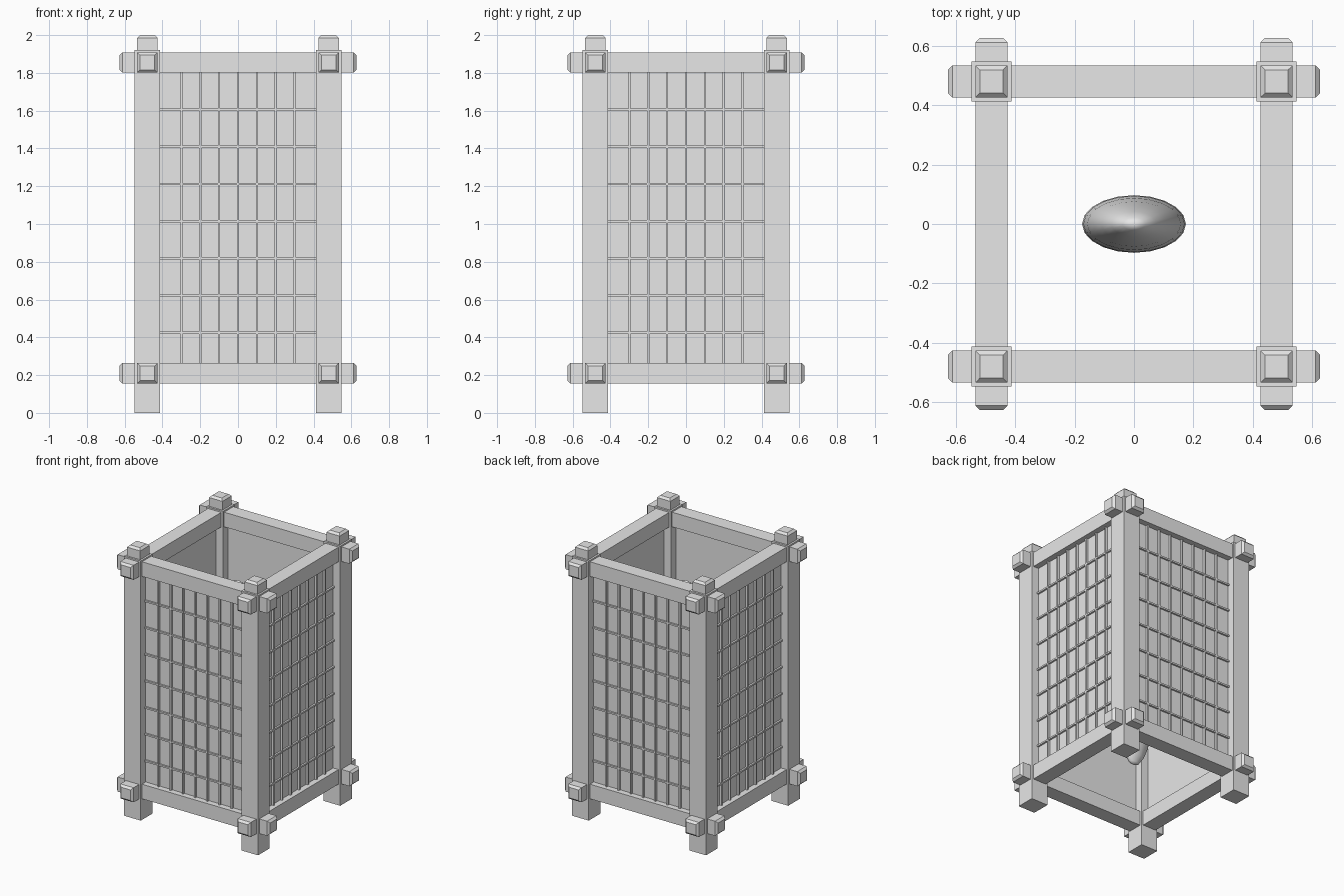
import bpy, bmesh
from math import radians
from mathutils import Matrix, Vector

cube = bpy.data.objects.get("Cube")
if cube:
    bpy.data.objects.remove(cube, do_unlink=True)

grey = bpy.data.materials.new("light_grey")
grey.use_nodes = True
grey.diffuse_color = (0.8, 0.8, 0.8, 1)
grey.node_tree.nodes["Principled BSDF"].inputs["Base Color"].default_value = (0.8, 0.8, 0.8, 1)

C = 0.48          # distance of post and beam centre lines from the axis
END = 0.627       # beam tip
CHAMFER = 0.015


def finish(bm, name):
    bmesh.ops.recalc_face_normals(bm, faces=bm.faces)
    mesh = bpy.data.meshes.new(name)
    bm.to_mesh(mesh)
    bm.free()
    mesh.materials.append(grey)
    obj = bpy.data.objects.new(name, mesh)
    bpy.context.scene.collection.objects.link(obj)
    return obj


def bar(name, stations, matrix):
    """Square bar along local z; stations are (height, half width, half depth)."""
    bm = bmesh.new()
    loops = [[bm.verts.new((sx * w, sy * d, z))
              for sx, sy in ((-1, -1), (1, -1), (1, 1), (-1, 1))]
             for z, w, d in stations]
    bm.faces.new(loops[0])
    bm.faces.new(loops[-1])
    for a, b in zip(loops, loops[1:]):
        for i in range(4):
            j = (i + 1) % 4
            bm.faces.new((a[i], a[j], b[j], b[i]))
    bm.transform(matrix)
    return finish(bm, name)


def add_box(bm, centre, size):
    m = Matrix.Translation(Vector(centre)) @ Matrix.Diagonal((*size, 1))
    bmesh.ops.create_cube(bm, size=1, matrix=m)


# Corner posts with a narrower chamfered tenon on top
for yname, sy in (("front", -1), ("back", 1)):
    for xname, sx in (("right", -1), ("left", 1)):
        bar(f"{yname}_{xname}_post",
            [(0, 0.068, 0.068), (1.92, 0.068, 0.068), (1.92, 0.054, 0.054),
             (2 - CHAMFER, 0.054, 0.054), (2, 0.054 - CHAMFER, 0.054 - CHAMFER)],
            Matrix.Translation((sx * C, sy * C, 0)))

# Beams running through the posts, top and bottom, on all four sides
SIDES = (("front", 0), ("left", 90), ("back", 180), ("right", 270))
for side, angle in SIDES:
    turn = Matrix.Rotation(radians(angle), 4, 'Z')
    for level, z in (("upper", 1.855), ("lower", 0.21)):
        h, c = 0.054, 0.054 - CHAMFER
        lie = Matrix.Rotation(radians(90), 4, 'Y')
        bar(f"{side}_{level}_beam",
            [(-END, c, c), (-END + CHAMFER, h, h), (END - CHAMFER, h, h), (END, c, c)],
            turn @ Matrix.Translation((0, -C, z)) @ lie)

    # Thin screen with a raised lattice on its outer face
    bm = bmesh.new()
    add_box(bm, (0, -C, 1.03), (0.84, 0.02, 1.58))
    bm.transform(turn)
    finish(bm, f"{side}_screen")

    bm = bmesh.new()
    for i in range(-3, 4):
        add_box(bm, (i * 0.1, -C - 0.015, 1.03), (0.011, 0.022, 1.58))
        add_box(bm, (0, -C - 0.014, 1.015 + i * 0.197), (0.84, 0.018, 0.012))
    bm.transform(turn)
    finish(bm, f"{side}_lattice")

# Tall flattened bulb in the middle
bm = bmesh.new()
bmesh.ops.create_uvsphere(bm, u_segments=20, v_segments=14, radius=1,
                          matrix=Matrix.Translation((0, 0, 0.98)) @ Matrix.Diagonal((0.175, 0.097, 0.7, 1)))
for f in bm.faces:
    f.smooth = True
finish(bm, "bulb")
